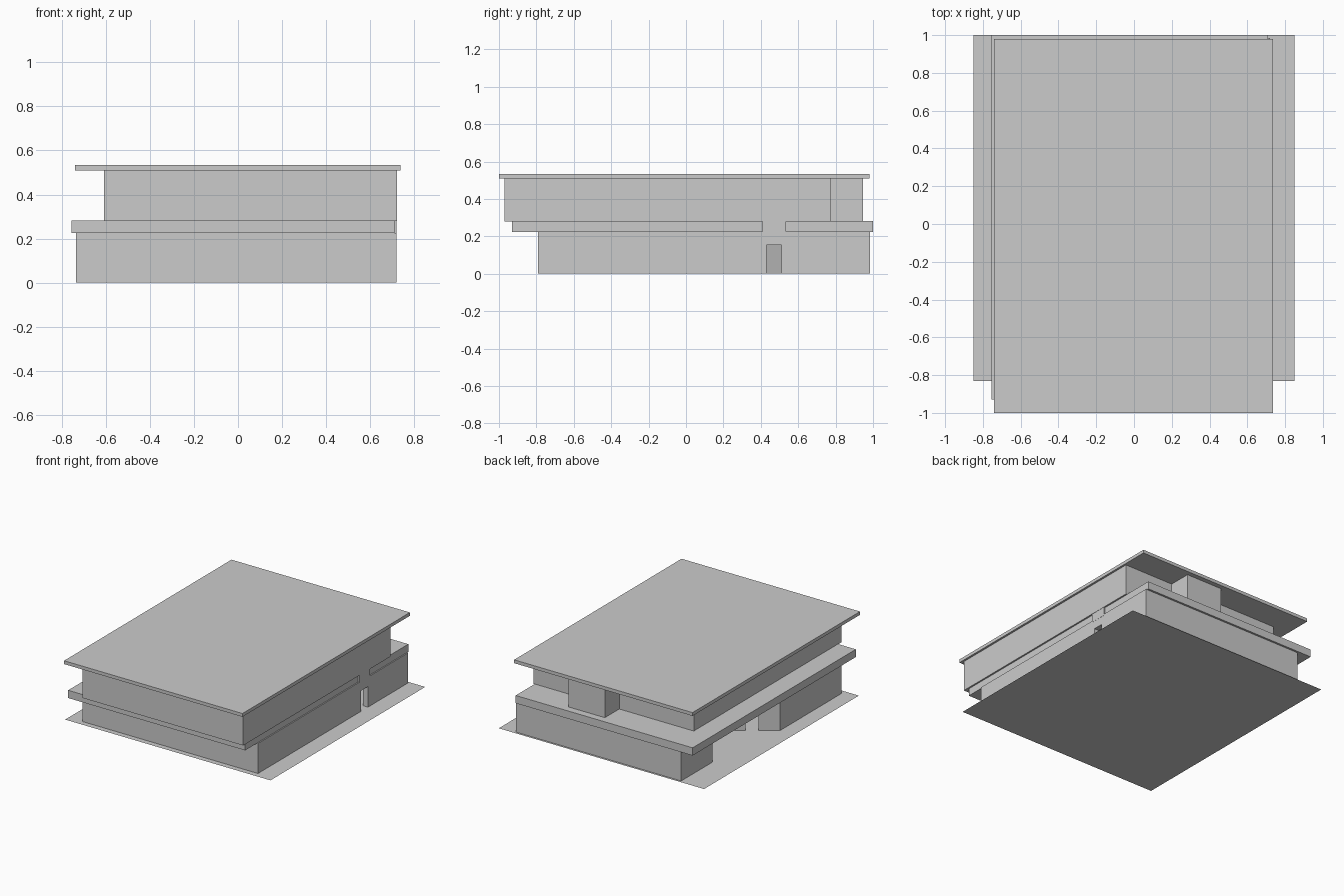
import bpy, bmesh, math
from mathutils import Vector

if "Cube" in bpy.data.objects:
    bpy.data.objects.remove(bpy.data.objects["Cube"])


def make_object(name, bm):
    bmesh.ops.recalc_face_normals(bm, faces=bm.faces)
    mesh = bpy.data.meshes.new(name)
    bm.to_mesh(mesh)
    bm.free()
    obj = bpy.data.objects.new(name, mesh)
    bpy.context.collection.objects.link(obj)
    return obj


def box(name, x, y, z):
    """Axis-aligned box from (min, max) ranges."""
    bm = bmesh.new()
    bmesh.ops.create_cube(bm, size=1)
    for v in bm.verts:
        for i, (lo, hi) in enumerate((x, y, z)):
            v.co[i] = (lo + hi) / 2 + v.co[i] * (hi - lo)
    return make_object(name, bm)


def inset(points, t):
    """Mitred inward offset of a counter-clockwise outline."""
    result = []
    for i, p in enumerate(points):
        p, a, b = Vector(p), Vector(points[i - 1]), Vector(points[(i + 1) % len(points)])
        d1, d2 = (p - a).normalized(), (b - p).normalized()
        n1, n2 = Vector((-d1.y, d1.x)), Vector((-d2.y, d2.x))
        result.append(p + (n1 + n2) * t / (1 + n1.dot(n2)))
    return result


def walls(name, outline, thickness, z0, z1):
    """Hollow ring of walls following an outline."""
    bm = bmesh.new()
    inner = inset(outline, thickness)
    rings = [[bm.verts.new((p[0], p[1], z)) for p in pts]
             for pts, z in ((outline, z0), (outline, z1), (inner, z1), (inner, z0))]
    n = len(outline)
    for k in range(4):
        a, b = rings[k], rings[(k + 1) % 4]
        for i in range(n):
            j = (i + 1) % n
            bm.faces.new((a[i], a[j], b[j], b[i]))
    return make_object(name, bm)


def cut_door(wall, centre, width, height, angle):
    """Cut a doorway; angle is the direction of the wall."""
    cutter = box("door_cutter", (-width / 2, width / 2), (-0.07, 0.07), (-0.1, height))
    cutter.location = (centre[0], centre[1], 0)
    cutter.rotation_euler.z = angle
    cutter.hide_render = True
    mod = wall.modifiers.new("doorway", "BOOLEAN")
    mod.operation, mod.solver, mod.object = "DIFFERENCE", "EXACT", cutter
    bpy.context.view_layer.objects.active = wall
    bpy.ops.object.modifier_apply(modifier=mod.name)
    bpy.data.objects.remove(cutter, do_unlink=True)


# Flat site sheet
bm = bmesh.new()
bm.faces.new([bm.verts.new((x, y, 0)) for x, y in
              ((-0.85, -0.83), (0.85, -0.83), (0.85, 1.0), (-0.85, 1.0))])
make_object("site_sheet", bm)

# Ground floor, with a diagonal wall behind the open corner on the left
lower = walls("ground_floor_walls",
              [(-0.735, -0.79), (0.719, -0.79), (0.719, 0.985), (-0.65, 0.985),
               (-0.65, 0.616), (0.25, 0.616), (-0.735, -0.06)], 0.04, 0.001, 0.226)
cut_door(lower, (0.70, 0.47), 0.08, 0.155, math.pi / 2)
cut_door(lower, (-0.575, 0.04), 0.09, 0.155, math.atan2(0.676, 0.985))

# Floor slab and the flush wall infill that interrupts its right edge
box("floor_slab", (-0.755, 0.71), (-0.93, 1.0), (0.225, 0.283))
box("slab_infill", (0.68, 0.72), (0.408, 0.535), (0.215, 0.285))

# Upper floor, with a projecting bay at the back
walls("upper_floor_walls",
      [(-0.607, -0.97), (0.722, -0.97), (0.722, 0.775), (0.31, 0.775),
       (0.31, 0.945), (0.01, 0.945), (0.01, 0.775), (-0.607, 0.775)], 0.04, 0.28, 0.511)

# Flat roof
box("roof_slab", (-0.74, 0.737), (-1.0, 0.98), (0.51, 0.535))
